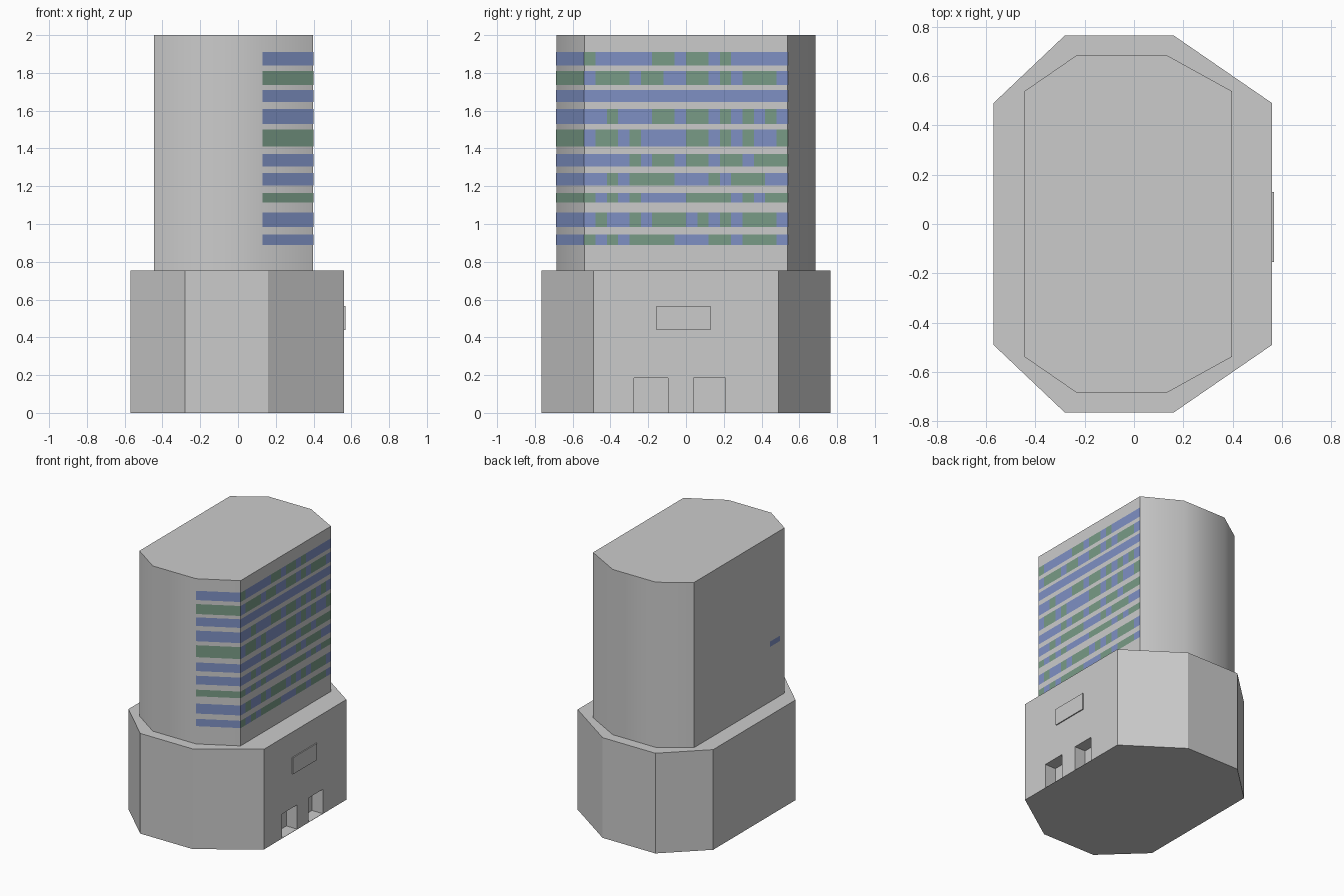
import bpy, bmesh, math
from mathutils import Vector

if "Cube" in bpy.data.objects:
    bpy.data.objects.remove(bpy.data.objects["Cube"])


def make_object(name, bm, mats=()):
    mesh = bpy.data.meshes.new(name)
    bm.to_mesh(mesh)
    bm.free()
    ob = bpy.data.objects.new(name, mesh)
    bpy.context.collection.objects.link(ob)
    for m in mats:
        mesh.materials.append(m)
    return ob


def prism(name, half, z0, z1):
    """Extrude an outline given by its -y half, mirrored across y = 0."""
    bm = bmesh.new()
    outline = half + [(x, -y) for x, y in reversed(half)]
    face = bm.faces.new([bm.verts.new((x, y, z0)) for x, y in outline])
    top = bmesh.ops.extrude_face_region(bm, geom=[face])["geom"]
    bmesh.ops.translate(bm, vec=(0, 0, z1 - z0),
                        verts=[v for v in top if isinstance(v, bmesh.types.BMVert)])
    bmesh.ops.recalc_face_normals(bm, faces=bm.faces)
    return make_object(name, bm)


def box(name, lo, hi):
    bm = bmesh.new()
    bmesh.ops.create_cube(bm, size=1)
    lo, hi = Vector(lo), Vector(hi)
    for v in bm.verts:
        v.co = (lo + hi) / 2 + v.co * (hi - lo)
    return make_object(name, bm)


def material(name, rgb):
    m = bpy.data.materials.new(name)
    m.diffuse_color = (*rgb, 1)
    m.use_nodes = True
    m.node_tree.nodes["Principled BSDF"].inputs["Base Color"].default_value = m.diffuse_color
    return m


# Podium with two recessed doorways
podium = prism("podium", [(-0.57, -0.49), (-0.28, -0.765), (0.16, -0.765), (0.56, -0.49)], 0, 0.755)
for i, (y0, y1) in enumerate([(-0.275, -0.095), (0.04, 0.21)]):
    cutter = box(f"doorway_cutter_{i + 1}", (0.47, y0, 0.002), (0.66, y1, 0.185))
    cutter.hide_render = True
    cutter.hide_viewport = True
    cutter.display_type = 'WIRE'
    mod = podium.modifiers.new("doorway", 'BOOLEAN')
    mod.operation = 'DIFFERENCE'
    mod.solver = 'EXACT'
    mod.object = cutter

# Sign panel above the doors
box("entrance_panel", (0.55, -0.155, 0.44), (0.568, 0.13, 0.565))

# Tower, softly shaded across its front and back
tower = prism("tower", [(-0.445, -0.538), (-0.23, -0.686), (0.13, -0.686), (0.398, -0.538)], 0.755, 2)
bpy.context.view_layer.objects.active = tower
tower.select_set(True)
bpy.ops.object.shade_smooth_by_angle(angle=math.radians(40))

# Window bands: bottom, top, corner colour, colours along the right side
ROWS = [
    (1.84, 1.91, "B", "GBBBBBGGBGGBGBBBBB"),
    (1.735, 1.81, "G", "BGGGBGGBBGGBGBGGGB"),
    (1.645, 1.71, "B", "B" * 18),
    (1.53, 1.61, "B", "BBGBBBGGBGGBGBGBGB"),
    (1.41, 1.50, "G", "BGGBGBBBBGGBGBGBBG"),
    (1.305, 1.37, "B", "BBBBGBGGBGGBGGBGGG"),
    (1.205, 1.27, "B", "BBGBGGGGBBBGBGGGBB"),
    (1.115, 1.165, "G", "GBGBGBBBBGGGGBGBGG"),
    (0.985, 1.06, "B", "BGBBGBGGGBGBGBGGGB"),
    (0.89, 0.945, "B", "GBGBGGGGBBBGGBGGGB"),
]
COLOURS = [material("blue_glass", (0.21, 0.28, 0.55)), material("green_glass", (0.19, 0.33, 0.24))]
bm = bmesh.new()


def pane(a, b, z0, z1, colour):
    f = bm.faces.new([bm.verts.new(p) for p in ((*a, z0), (*b, z0), (*b, z1), (*a, z1))])
    f.material_index = "BG".index(colour)


corner, side = (0.40, -0.539), 1.078 / 18
for z0, z1, end, cells in ROWS:
    pane((0.131, -0.688), corner, z0, z1, end)
    for i, c in enumerate(cells):
        pane((0.40, -0.539 + i * side), (0.40, -0.539 + (i + 1) * side), z0, z1, c)
# Lone window on the left side
pane((-0.447, -0.36), (-0.447, -0.48), 1.17, 1.21, "B")
bmesh.ops.remove_doubles(bm, verts=bm.verts, dist=0.0001)
make_object("windows", bm, COLOURS)
